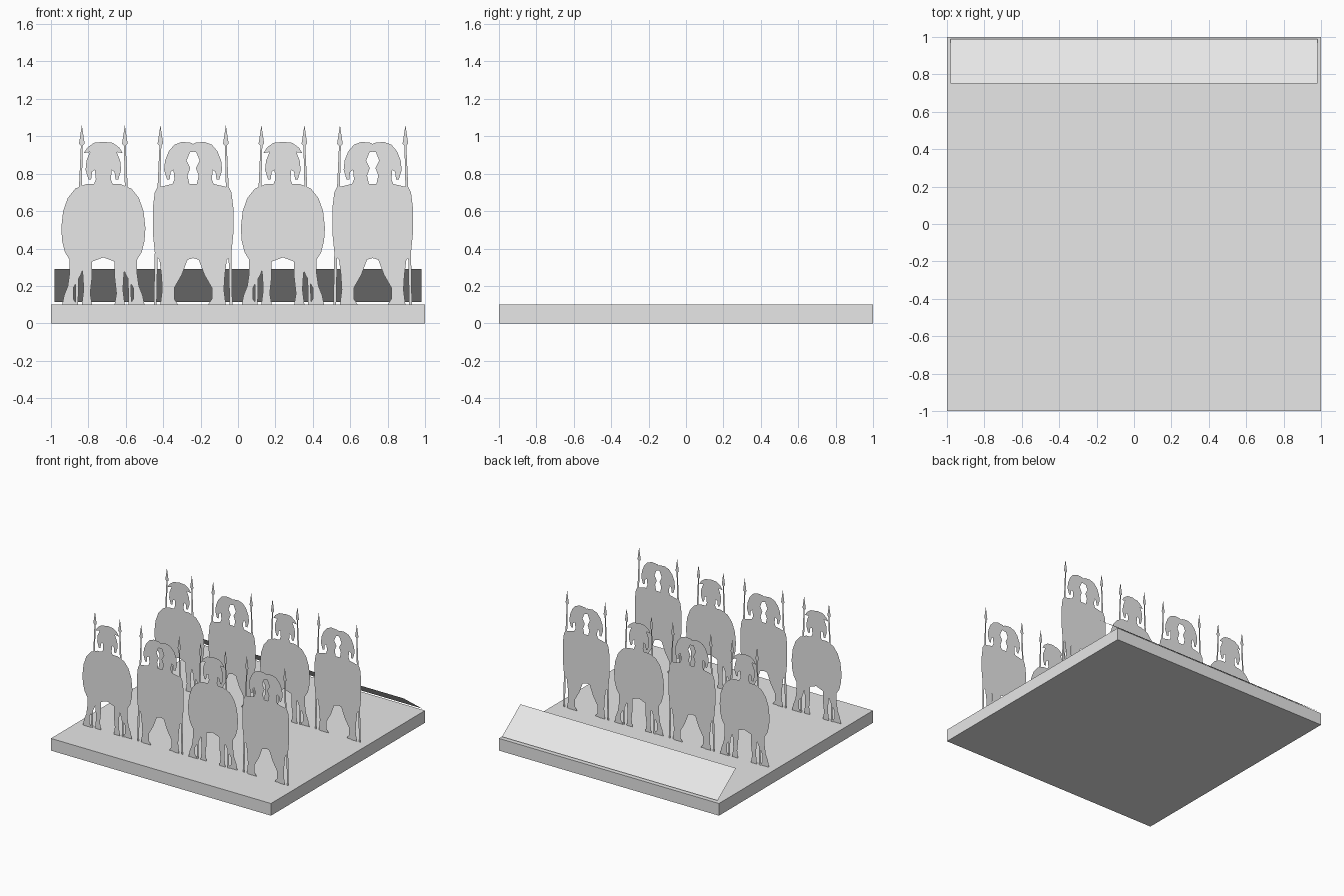
import bpy
import bmesh
import math
from mathutils import Matrix

default_cube = bpy.data.objects.get("Cube")
if default_cube:
    bpy.data.objects.remove(default_cube, do_unlink=True)

# One plain grey for everything
grey = bpy.data.materials.new("plain grey")
grey.use_nodes = True
grey_colour = (0.8, 0.8, 0.8, 1)
grey.diffuse_color = grey_colour
grey.node_tree.nodes["Principled BSDF"].inputs["Base Color"].default_value = grey_colour


def add_object(name, mesh):
    """Link a mesh to the scene under a readable name."""
    obj = bpy.data.objects.new(name, mesh)
    bpy.context.collection.objects.link(obj)
    return obj


def mesh_from(name, bm):
    """Turn a bmesh into a grey mesh."""
    mesh = bpy.data.meshes.new(name)
    bm.to_mesh(mesh)
    bm.free()
    mesh.materials.append(grey)
    return mesh


def flat_face(name, points):
    """Single flat face through the given corner points."""
    bm = bmesh.new()
    bm.faces.new([bm.verts.new(p) for p in points])
    bm.normal_update()
    return mesh_from(name, bm)


# Base slab
base_height = 0.1
slab = bmesh.new()
bmesh.ops.create_cube(
    slab, size=1,
    matrix=Matrix.Translation((0, 0, base_height / 2)) @ Matrix.Diagonal((2, 2, base_height, 1)))
add_object("base", mesh_from("base", slab))

# Sloping panel along the back edge
half, low, high = 0.98, (0.99, 0.115), (0.75, 0.29)
add_object("sloping_panel", flat_face("sloping_panel", [
    (half, *low), (half, *high), (-half, *high), (-half, *low)]))

# Cut-out soldier outline in hundredths (x, z), clockwise from the left foot
left_leg_outer = [(-22, 10), (-21, 15), (-19, 20), (-18, 27), (-18, 34)]
shield_left = [(-20.5, 38), (-22, 44), (-22.5, 51), (-21.5, 60), (-19, 67), (-15, 72), (-9, 74.5)]
face = [(-4, 74.5), (-3, 79), (-4.5, 83), (-2.5, 87), (-4.5, 92)]
crest = [(-10.4, 91), (-8.5, 94), (-5, 96.5), (0, 97), (4, 95.5), (7, 92),
         (9, 87), (9.5, 82), (8, 77), (6.5, 77), (6, 81), (4.5, 82), (4, 77), (5, 74.5)]
spear_top = [(11.5, 73), (11, 95), (10, 96), (11.5, 106), (13, 96), (12, 95), (13, 73)]
arm_side = [(14.5, 70), (15.5, 62), (15.5, 48), (14.5, 38)]
spear_foot = [(15, 10), (13.5, 10), (13, 35)]
right_leg = [(12, 34), (11, 26), (10.5, 18), (11.5, 10), (6, 10), (7, 16), (6, 25), (6, 33)]
left_leg_inner = [(-2, 36), (-9, 34), (-12, 26), (-16, 19), (-16, 13), (-14, 10)]

outline = (left_leg_outer + shield_left + face + crest + spear_top
           + arm_side + spear_foot + right_leg + left_leg_inner)
soldier_mesh = flat_face(
    "soldier_cutout", [(x / 100, 0, z / 100) for x, z in reversed(outline)])

# Two ranks of four; each soldier is a front cut-out and the same turned round
gap = 0.003
for rank, y in (("front", -0.667), ("rear", 0.267)):
    for column in range(4):
        centre = (column - 1.5) * 0.48
        shift = 0.06 if column % 2 else 0
        for side, turn in (("front", 1), ("back", -1)):
            soldier = add_object(f"{rank}_rank_soldier_{column + 1}_{side}", soldier_mesh)
            soldier.location = (centre + turn * shift, y - turn * gap, 0)
            soldier.rotation_euler.z = 0 if turn > 0 else math.pi
